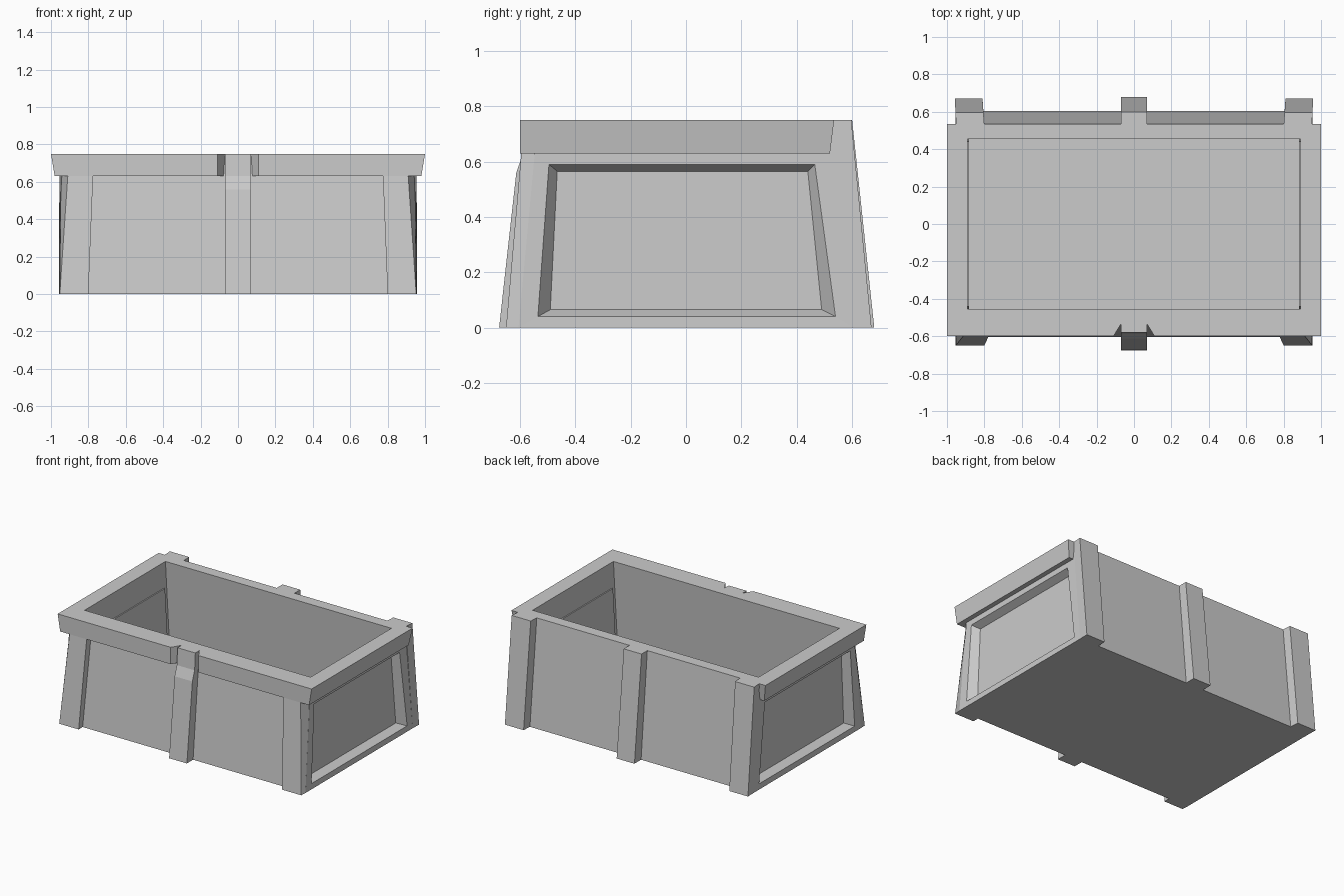
import bpy, bmesh

if "Cube" in bpy.data.objects:
    bpy.data.objects.remove(bpy.data.objects["Cube"])


def make(name, verts, faces, mirror=False):
    """Mesh object, optionally mirrored across x = 0."""
    me = bpy.data.meshes.new(name)
    bm = bmesh.new()
    for sx in ((1, -1) if mirror else (1,)):
        vs = [bm.verts.new((x * sx, y, z)) for x, y, z in verts]
        for f in faces:
            bm.faces.new([vs[i] for i in f])
    bmesh.ops.remove_doubles(bm, verts=bm.verts, dist=1e-5)
    bmesh.ops.recalc_face_normals(bm, faces=bm.faces)
    bm.to_mesh(me)
    bm.free()
    ob = bpy.data.objects.new(name, me)
    bpy.context.collection.objects.link(ob)
    return ob


def bridge(a, b, n):
    return [(a + i, a + (i + 1) % n, b + (i + 1) % n, b + i) for i in range(n)]


def loft(name, lower, upper, mirror=False):
    """Solid between two matching point rings."""
    n = len(lower)
    faces = bridge(0, n, n) + [tuple(range(n)), tuple(range(n, 2 * n))]
    return make(name, lower + upper, faces, mirror)


def at(z, pts):
    return [(x, y, z) for x, y in pts]


def rect(x, y, z):
    return at(z, [(-x, -y), (x, -y), (x, y), (-x, y)])


# Tapered open box with recessed end panels
TOP = 0.75
verts = (rect(0.955, 0.605, 0) + rect(0.945, 0.535, TOP)
         + rect(0.89, 0.455, TOP) + rect(0.895, 0.515, 0.04))
faces = [(0, 1, 2, 3), (0, 1, 5, 4), (2, 3, 7, 6), (12, 13, 14, 15)]
faces += bridge(4, 8, 4) + bridge(8, 12, 4)
for s, ring in ((1, (1, 2, 6, 5)), (-1, (0, 3, 7, 4))):
    o = len(verts)
    verts += [(s * 0.954, -0.535, 0.04), (s * 0.954, 0.54, 0.04),
              (s * 0.947, 0.465, 0.59), (s * 0.947, -0.495, 0.59)]
    verts += [(s * 0.899, -0.49, 0.065), (s * 0.899, 0.49, 0.065),
              (s * 0.897, 0.44, 0.565), (s * 0.897, -0.465, 0.565)]
    for i in range(4):
        j = (i + 1) % 4
        faces.append((ring[i], ring[j], o + j, o + i))
    faces += bridge(o, o + 4, 4) + [(o + 4, o + 5, o + 6, o + 7)]
make("crate_body", verts, faces)

# Thin backing plates of the end panels, inside the box
plate = [(-0.48, 0.05), (0.48, 0.05), (0.44, 0.565), (-0.44, 0.565)]
loft("inner_end_plate", [(0.883, y, z) for y, z in plate],
     [(0.892, y, z) for y, z in plate], True)

# Overhanging rim on the front and both ends, notched at the front centre
loft("rim",
     at(0.63, [(0.93, 0.52), (0.98, 0.52), (0.98, -0.6), (0.11, -0.6),
               (0.07, -0.535), (0.93, -0.535)]),
     at(TOP, [(0.945, 0.535), (1.0, 0.535), (1.0, -0.6), (0.11, -0.6),
              (0.07, -0.535), (0.945, -0.535)]), True)

# Front corner posts, outer edge chamfered towards the top
loft("front_corner_post",
     at(0, [(0.80, -0.60), (0.80, -0.65), (0.953, -0.65), (0.955, -0.60)]),
     at(0.63, [(0.775, -0.54), (0.775, -0.595), (0.91, -0.595), (0.946, -0.54)]),
     True)

# Back corner posts
loft("back_corner_post",
     at(0, [(0.805, 0.60), (0.955, 0.60), (0.957, 0.67), (0.81, 0.67)]),
     at(TOP, [(0.80, 0.53), (0.95, 0.53), (0.955, 0.597), (0.805, 0.597)]), True)

# Centre posts from side profiles (y, z)
for name, prof in (
    ("front_centre_post", [(-0.6, 0), (-0.675, 0), (-0.613, 0.56),
                           (-0.588, 0.63), (-0.58, TOP), (-0.53, TOP)]),
    ("back_centre_post", [(0.6, 0), (0.68, 0), (0.6, TOP), (0.53, TOP)]),
):
    loft(name, [(-0.07, y, z) for y, z in prof], [(0.07, y, z) for y, z in prof])
